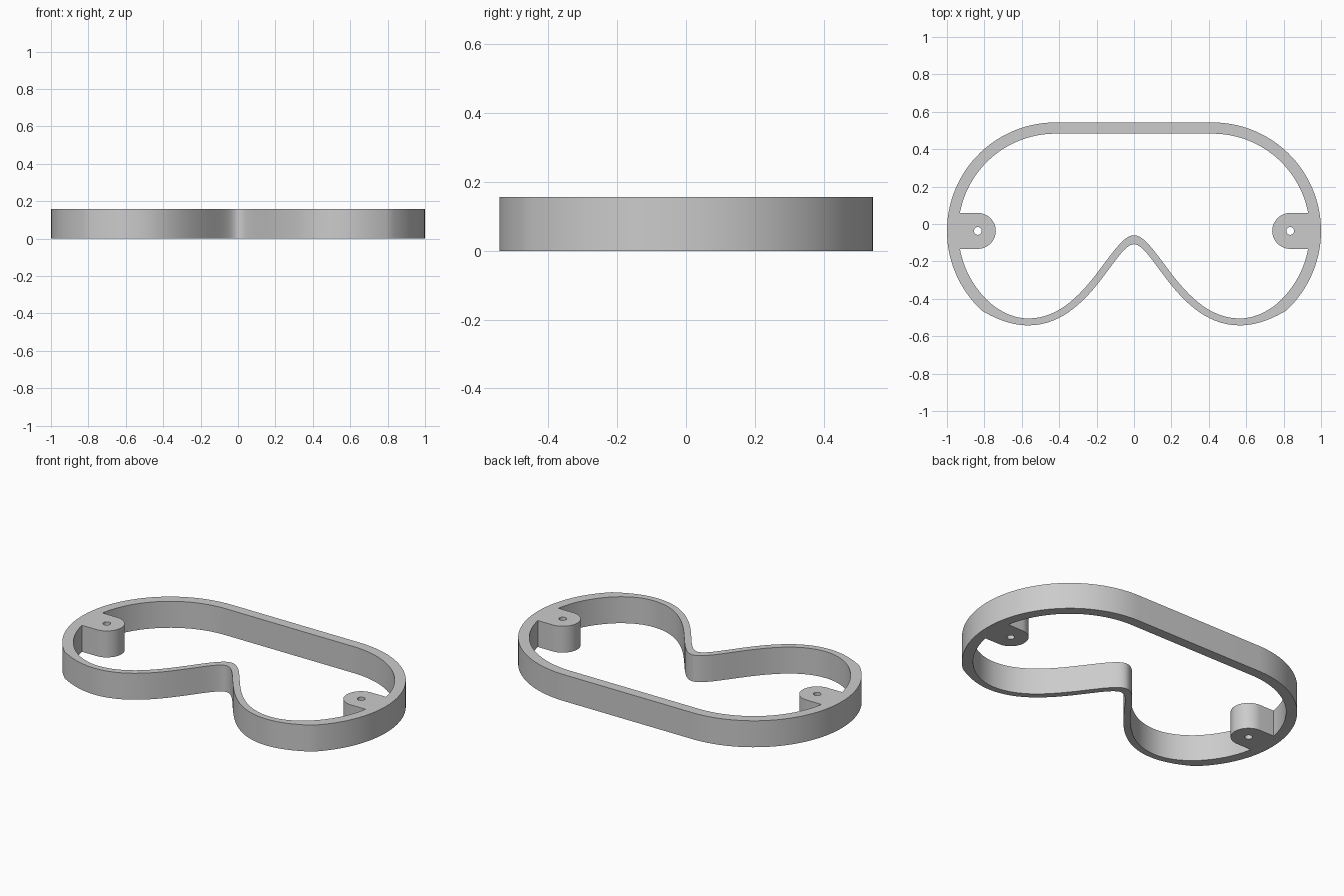
import bpy, bmesh
from math import sin, cos, asin, radians, pi
from mathutils import Vector
from mathutils.geometry import interpolate_bezier

cube = bpy.data.objects.get("Cube")
if cube:
    bpy.data.objects.remove(cube, do_unlink=True)

HEIGHT = 0.157
END = Vector((0.42, -0.037))     # centre of the rounded ends
LUG = Vector((0.835, -0.037))    # centre of the screw lugs
LUG_R, HOLE_R = 0.096, 0.021
CORNER = radians(-47.5)          # where the rounded end meets the lower curve


def arc(centre, r, a0, a1, n):
    angles = [a0 + (a1 - a0) * i / n for i in range(n + 1)]
    return [centre + Vector((r * cos(a), r * sin(a))) for a in angles]


def bezier(a, b, c, d, n):
    pts = interpolate_bezier(*[Vector((*p, 0)) for p in (a, b, c, d)], n + 1)
    return [p.to_2d() for p in pts]


def lower_curve(start, h1, h2, low, h3, h4, nose):
    """Cheek curve up to the nose bridge; skips the shared start point."""
    return bezier(start, h1, h2, low, 12)[1:] + bezier(low, h3, h4, nose, 28)[1:]


def mirrored(half):
    """Close a half outline that ends on the centre line."""
    return half + [Vector((-p.x, p.y)) for p in reversed(half[:-1])]


# Outer outline
outer = arc(END, 0.58, pi / 2, CORNER, 44)
outer += lower_curve(outer[-1], (0.73, -0.512), (0.65, -0.542), (0.565, -0.542),
                     (0.24, -0.542), (0.10, -0.108), (0, -0.108))

# Inner outline, running around the screw lug
IN_R = 0.52
join = asin(LUG_R / IN_R)
inner = arc(END, IN_R, pi / 2, join, 28)
inner += arc(LUG, LUG_R, pi / 2, 3 * pi / 2, 24)
inner += arc(END, IN_R, -join, CORNER, 14)
inner += lower_curve(inner[-1], (0.71, -0.472), (0.64, -0.505), (0.565, -0.505),
                     (0.26, -0.505), (0.12, -0.06), (0, -0.06))

# Screw holes
hole = arc(LUG, HOLE_R, 0, 2 * pi, 20)[:-1]
other_hole = [Vector((-p.x, p.y)) for p in hole]

# Filled and extruded profile
curve = bpy.data.curves.new("frame_profile", "CURVE")
curve.dimensions = "2D"
curve.fill_mode = "BOTH"
curve.extrude = HEIGHT / 2
for loop in (mirrored(outer), mirrored(inner), hole, other_hole):
    spline = curve.splines.new("POLY")
    spline.points.add(len(loop) - 1)
    for point, p in zip(spline.points, loop):
        point.co = (p.x, p.y, 0, 1)
    spline.use_cyclic_u = True
frame = bpy.data.objects.new("goggle_frame", curve)
bpy.context.collection.objects.link(frame)

bpy.ops.object.select_all(action="DESELECT")
frame.select_set(True)
bpy.context.view_layer.objects.active = frame
bpy.ops.object.convert(target="MESH")
frame = bpy.context.object

# Weld the walls to the caps and stand the frame on the floor
bm = bmesh.new()
bm.from_mesh(frame.data)
bmesh.ops.remove_doubles(bm, verts=bm.verts, dist=0.0001)
bmesh.ops.recalc_face_normals(bm, faces=bm.faces)
bmesh.ops.translate(bm, verts=bm.verts, vec=(0, 0, HEIGHT / 2))
bm.to_mesh(frame.data)
bm.free()

# Plain grey material
grey = bpy.data.materials.new("light_grey")
grey.use_nodes = True
grey.diffuse_color = (0.6, 0.6, 0.6, 1)
grey.node_tree.nodes["Principled BSDF"].inputs["Base Color"].default_value = (0.6, 0.6, 0.6, 1)
frame.data.materials.clear()
frame.data.materials.append(grey)
bpy.ops.object.shade_smooth_by_angle(angle=radians(20))
